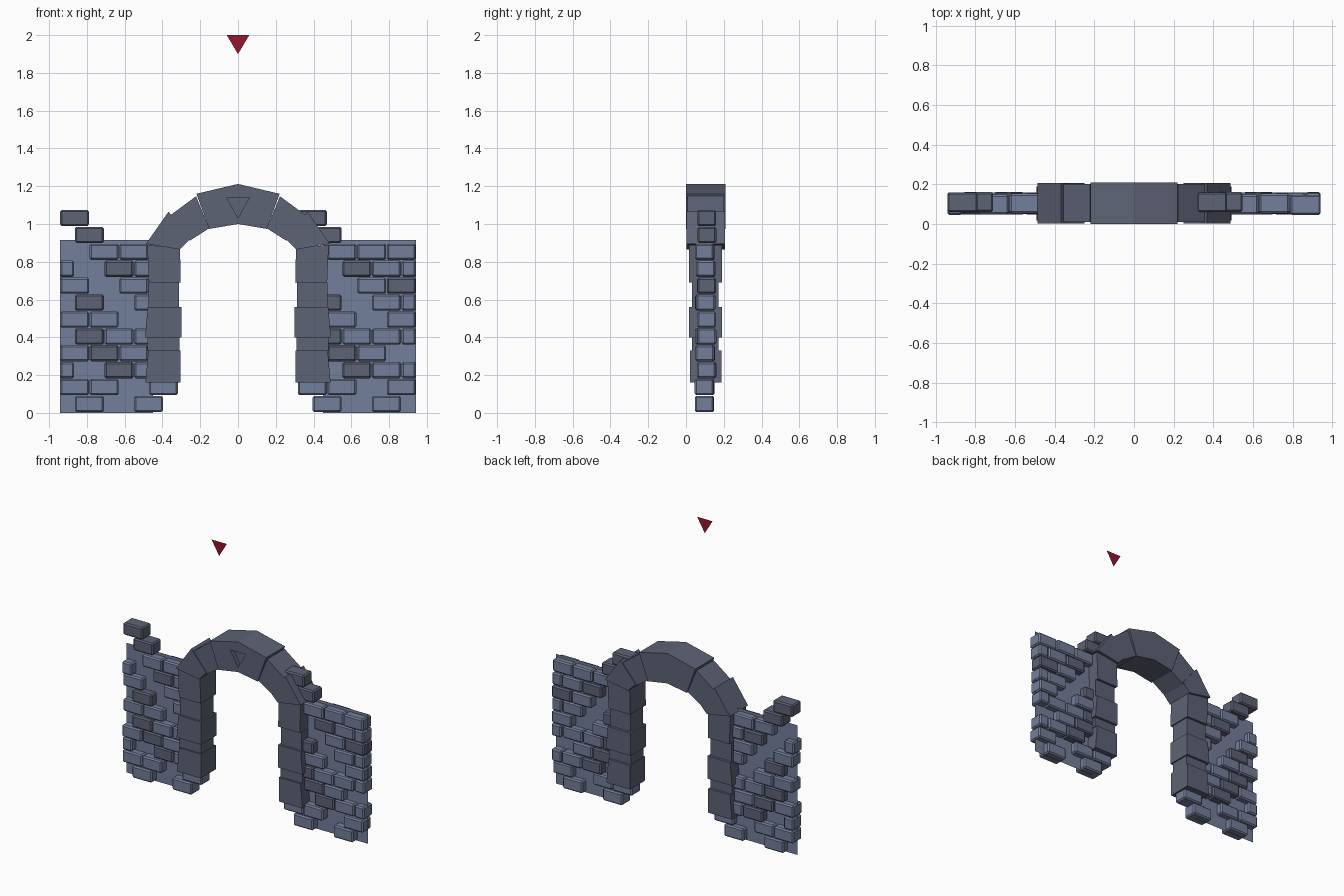
import bpy, bmesh, random
from mathutils import Matrix, Vector

if "Cube" in bpy.data.objects:
    bpy.data.objects.remove(bpy.data.objects["Cube"])

random.seed(4)


def material(name, rgb):
    m = bpy.data.materials.new(name)
    m.diffuse_color = (*rgb, 1)
    m.use_nodes = True
    m.node_tree.nodes["Principled BSDF"].inputs["Base Color"].default_value = m.diffuse_color
    return m


BLUE = material("blue_stone", (0.17, 0.21, 0.32))
GREY = material("grey_stone", (0.11, 0.125, 0.18))
RED = material("dark_red", (0.30, 0.008, 0.025))


def add_object(name, bm, mats):
    mesh = bpy.data.meshes.new(name)
    bm.to_mesh(mesh)
    bm.free()
    for m in mats:
        mesh.materials.append(m)
    ob = bpy.data.objects.new(name, mesh)
    bpy.context.collection.objects.link(ob)
    return ob


def flat(name, pts, y, mat):
    """Single flat face in the xz plane."""
    bm = bmesh.new()
    bm.faces.new([bm.verts.new((x, y, z)) for x, z in pts])
    return add_object(name, bm, [mat])


def prism(name, pts, y0, y1, mat):
    """Extrude an xz outline from y0 to y1."""
    bm = bmesh.new()
    face = bm.faces.new([bm.verts.new((x, y0, z)) for x, z in pts])
    ext = bmesh.ops.extrude_face_region(bm, geom=[face])
    verts = [v for v in ext["geom"] if isinstance(v, bmesh.types.BMVert)]
    bmesh.ops.translate(bm, verts=verts, vec=(0, y1 - y0, 0))
    bmesh.ops.recalc_face_normals(bm, faces=bm.faces[:])
    return add_object(name, bm, [mat])


def mirrored(pts, s):
    return [(s * x, z) for x, z in pts]


# Brick courses: even courses start with a half brick, odd ones with a full brick
W, H = 0.157, 0.0895
COURSES = ["01010", "1101", "10111", "1110", "01111", "1101",
           "01011", "1011", "10111", "0111", "01000", "1000"]
GREY_BRICKS = {(2, 2), (4, 1), (6, 1), (8, 2), (10, 1), (11, 0), (3, 1), (7, 3)}
X0, X1 = -0.942, -0.317

bm = bmesh.new()
for row, slots in enumerate(COURSES):
    for i, used in enumerate(slots):
        if used == "0":
            continue
        start = X0 + W * i - (W / 2 if row % 2 == 0 else 0)
        a, b = max(start, X0), min(start + W - 0.004, X1)
        yc = random.uniform(0.095, 0.112)
        ret = bmesh.ops.create_cube(bm, size=1)
        bmesh.ops.transform(
            bm, verts=ret["verts"],
            matrix=Matrix.Translation(((a + b) / 2, yc, H * row + 0.047))
            @ Matrix.Diagonal((b - a, 0.1, H - 0.004, 1)))
        for f in {f for v in ret["verts"] for f in v.link_faces}:
            f.material_index = int((row, i) in GREY_BRICKS)
left = add_object("left_bricks", bm, [BLUE, GREY])
right = bpy.data.objects.new("right_bricks", left.data)
right.location.x = 1.259
bpy.context.collection.objects.link(right)
for wall in (left, right):
    bev = wall.modifiers.new("worn_edges", "BEVEL")
    bev.width = 0.009
    bev.segments = 1

# Pillar stones and lower arch stones: outline, front y, back y (left side)
STONES = {
    "pillar_stone_1": ([(-.49, .16), (-.305, .16), (-.305, .33), (-.475, .33)], .02, .188),
    "pillar_stone_2": ([(-.48, .33), (-.31, .33), (-.31, .40), (-.48, .40)], .032, .172),
    "pillar_stone_3": ([(-.492, .40), (-.30, .40), (-.30, .56), (-.478, .56)], .017, .19),
    "pillar_stone_4": ([(-.475, .56), (-.312, .56), (-.312, .69), (-.475, .69)], .032, .172),
    "pillar_stone_5": ([(-.472, .69), (-.303, .69), (-.307, .87), (-.48, .89)], .015, .19),
    "arch_stone_1": ([(-.487, .895), (-.307, .865), (-.25, .925), (-.368, 1.065)], .003, .207),
    "arch_stone_2": ([(-.36, 1.045), (-.255, .912), (-.153, .977), (-.222, 1.147)], .009, .201),
}
PANEL = [(X0, 0), (-.45, 0), (-.45, .915), (X0, .915)]
for side, s in (("left", 1), ("right", -1)):
    for name, (pts, y0, y1) in STONES.items():
        prism(f"{side}_{name}", mirrored(pts, s), y0, y1, GREY)
    # Mortar sheet behind the bricks
    flat(f"{side}_mortar_panel", mirrored(PANEL, s), .103, BLUE)

# Keystone with a triangular recess in its front
key = prism("keystone", [(-.153, .974), (0, 1.0), (.153, .974),
                         (.22, 1.16), (0, 1.212), (-.22, 1.16)], 0, .21, GREY)
cutter = prism("recess_cutter", [(-.06, 1.14), (.06, 1.14), (0, 1.032)], -.03, .03, GREY)
cutter.hide_render = True
cutter.display_type = "WIRE"
cut = key.modifiers.new("recess", "BOOLEAN")
cut.operation = "DIFFERENCE"
cut.solver = "EXACT"
cut.object = cutter

# Floating red gem marker in front of the arch
flat("red_triangle", [(-.06, 2.0), (0, 1.9), (.06, 2.0)], -.21, RED)
